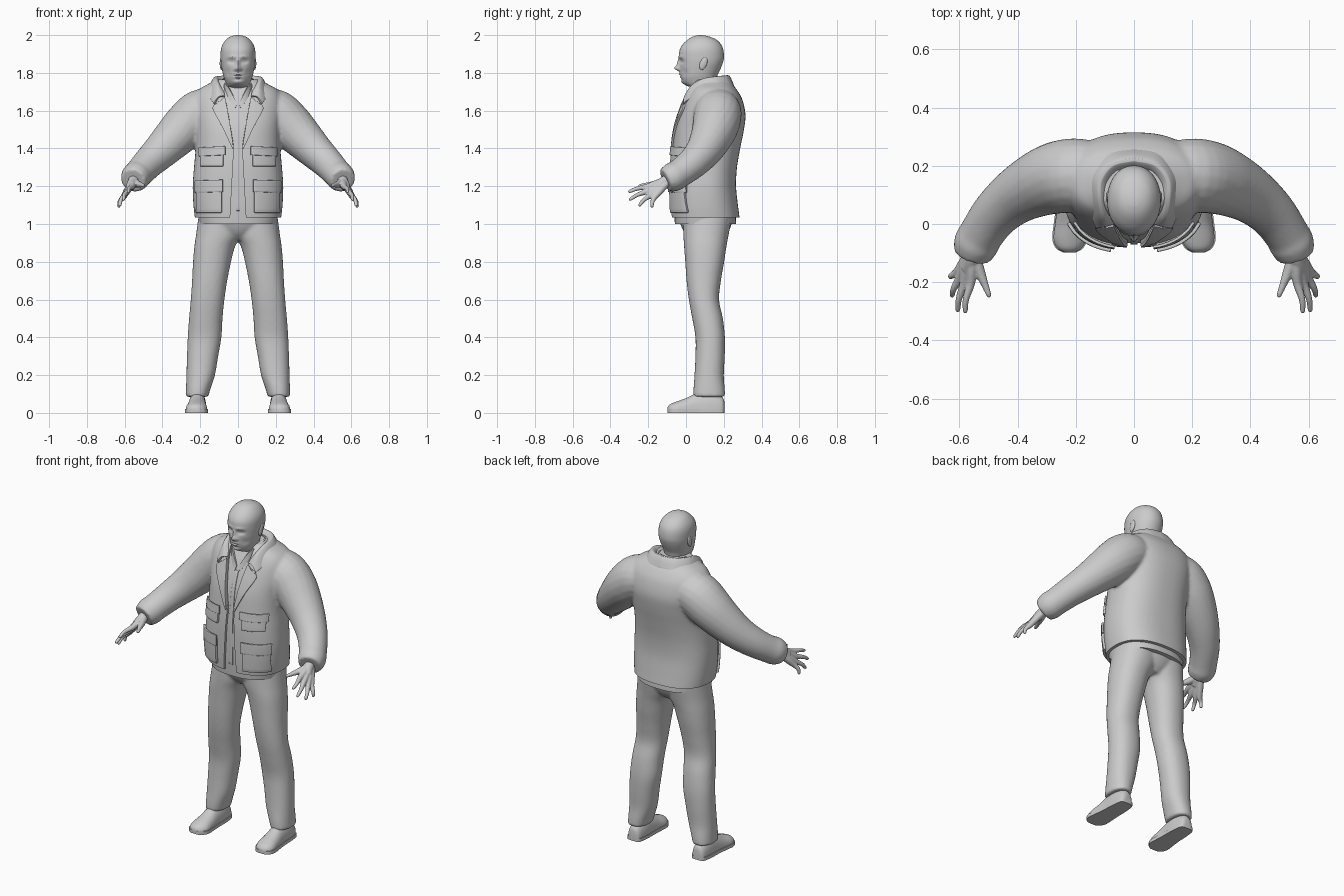
import bpy, bmesh, math
from mathutils import Vector


def dense(rows, k):
    """Catmull-Rom interpolation of rows of numbers."""
    out, n = [], len(rows)
    for i in range(n - 1):
        q = [rows[max(i - 1, 0)], rows[i], rows[i + 1], rows[min(i + 2, n - 1)]]
        for j in range(k):
            t = j / k
            out.append([.5 * (2 * b + (c - a) * t + (2 * a - 5 * b + 4 * c - d) * t * t
                              + (3 * b - a - 3 * c + d) * t ** 3) for a, b, c, d in zip(*q)])
    return out + [list(rows[-1])]


def ring(z, x0, x1, yf, yb, n=2.4, m=56):
    """Horizontal superellipse between the given limits."""
    pts = []
    for i in range(m):
        c, s = math.cos(math.tau * i / m), math.sin(math.tau * i / m)
        e = lambda v: math.copysign(abs(v) ** (2 / n), v)
        pts.append(Vector(((x0 + x1) / 2 + (x1 - x0) / 2 * e(c), (yf + yb) / 2 + (yb - yf) / 2 * e(s), z)))
    return pts


def tube(rows, k=4, m=20, sx=1):
    """Rings along a path of (x, y, z, radius)."""
    d = dense(rows, k)
    p = [Vector((r[0] * sx, r[1], r[2])) for r in d]
    out = []
    for i, r in enumerate(d):
        q = (p[min(i + 1, len(p) - 1)] - p[max(i - 1, 0)]).to_track_quat('Z', 'Y')
        out.append([p[i] + q @ Vector((r[3] * math.cos(math.tau * j / m), r[3] * math.sin(math.tau * j / m), 0))
                    for j in range(m)])
    return out


def build(name, shells, closed=True, voxel=0, smooth=0, mirror=False, thick=0, bevel=0):
    """Skin each list of rings into one object and add modifiers."""
    bm = bmesh.new()
    for rings in shells:
        vs = [[bm.verts.new(p) for p in r] for r in rings]
        m = len(vs[0])
        for a, b in zip(vs, vs[1:]):
            for i in range(m if closed else m - 1):
                j = (i + 1) % m
                bm.faces.new((a[i], a[j], b[j], b[i]))
        if closed:
            bm.faces.new(vs[0])
            bm.faces.new(vs[-1])
    bmesh.ops.recalc_face_normals(bm, faces=bm.faces)
    me = bpy.data.meshes.new(name)
    bm.to_mesh(me)
    bm.free()
    ob = bpy.data.objects.new(name, me)
    bpy.context.collection.objects.link(ob)
    if voxel:
        md = ob.modifiers.new('remesh', 'REMESH')
        md.mode, md.voxel_size = 'VOXEL', voxel
        md = ob.modifiers.new('smooth', 'SMOOTH')
        md.factor, md.iterations = .5, smooth
    if mirror:
        ob.modifiers.new('mirror', 'MIRROR')
    if thick:
        md = ob.modifiers.new('thick', 'SOLIDIFY')
        md.thickness, md.offset = thick, 0
    if bevel:
        md = ob.modifiers.new('bevel', 'BEVEL')
        md.width, md.segments = bevel, 2
    return ob


# torso outline: z, half width, front y, back y
TORSO = dense([(.99, .222, -.073, .286), (1.03, .228, -.076, .284), (1.1, .236, -.08, .275),
               (1.2, .24, -.081, .265), (1.3, .233, -.08, .27), (1.4, .225, -.072, .287),
               (1.5, .228, -.06, .307), (1.58, .238, -.038, .315), (1.66, .235, -.008, .298),
               (1.71, .21, .018, .27), (1.74, .16, .035, .245), (1.765, .115, .05, .225)], 12)


def surf(x, z, off):
    """Point on the jacket front, pushed out by off."""
    _, w, f, b = min(TORSO, key=lambda r: abs(r[0] - z))
    u = min(abs(x / w), .97)
    return Vector((x * (1 + off), (f + b) / 2 - ((b - f) / 2 + off) * (1 - u ** 2.4) ** (1 / 2.4), z))


def patch(name, rows, off, thick, mirror=True, k=5, nx=8, bevel=.003):
    """Panel lying on the jacket front; rows are (x0, z0, x1, z1)."""
    grid = [[surf(r[0] + (r[2] - r[0]) * i / nx, r[1] + (r[3] - r[1]) * i / nx, off) for i in range(nx + 1)]
            for r in dense(rows, k)]
    return build(name, [grid], closed=False, mirror=mirror, thick=thick, bevel=bevel)


# jacket body and sleeves
SLEEVE = [(.13, .17, 1.60, .115), (.2, .168, 1.585, .127), (.27, .158, 1.525, .124), (.34, .132, 1.455, .111),
          (.41, .092, 1.385, .096), (.475, .035, 1.322, .084), (.525, -.035, 1.268, .077),
          (.543, -.07, 1.248, .078), (.555, -.108, 1.23, .066)]
jacket = build('jacket', [[ring(z, -w, w, f, b) for z, w, f, b in TORSO[::3]],
                          tube(SLEEVE), tube(SLEEVE, sx=-1)], voxel=.009, smooth=6)
half = [(.046, .95), (.042, 1.03), (.022, 1.4), (.068, 1.67), (.085, 1.85)]
outline = half + [(-x, z) for x, z in reversed(half)]
cutters = [build('front_opening_cutter', [[[Vector((x, y, z)) for x, z in outline] for y in (-.3, .05)]]),
           build('hem_cutter', [[[Vector((x, y, z)) for x, y in ((-.4, -.4), (.4, -.4), (.4, .5), (-.4, .5))]
                                 for z in (.9, 1.035)]])]
for c in cutters:
    c.hide_render = True
    md = jacket.modifiers.new('cut', 'BOOLEAN')
    md.operation, md.object, md.solver = 'DIFFERENCE', c, 'EXACT'

# jacket collar: inner top, raised middle and outer edge per station
collar = dense([(0, .2, 1.762, 0, .225, 1.782, 0, .252, 1.722),
                (.062, .187, 1.762, .075, .208, 1.78, .088, .238, 1.722),
                (.095, .145, 1.757, .118, .155, 1.775, .147, .172, 1.717),
                (.098, .09, 1.745, .122, .09, 1.764, .152, .09, 1.707),
                (.085, .035, 1.712, .112, .03, 1.728, .144, .03, 1.667),
                (.07, .003, 1.675, .1, -.006, 1.672, .126, -.012, 1.637)], 5)
build('jacket_collar', [[[Vector(p) for p in dense([r[:3], r[3:6], r[6:]], 4)] for r in collar]],
      closed=False, mirror=True, thick=.012, bevel=.003)

# lapels, pockets and flaps
patch('lapel', [(.07, 1.67, .1, 1.645), (.06, 1.63, .132, 1.612), (.044, 1.54, .086, 1.52),
                (.023, 1.41, .029, 1.4)], .004, .012)
patch('upper_pocket', [(.075, 1.39, .195, 1.39), (.078, 1.305, .195, 1.305)], .003, .018)
patch('upper_flap', [(.066, 1.412, .203, 1.405), (.066, 1.365, .203, 1.358)], .012, .01)
patch('lower_pocket', [(.085, 1.21, .215, 1.21), (.085, 1.06, .215, 1.06)], .004, .022)
patch('lower_flap', [(.078, 1.235, .222, 1.23), (.078, 1.17, .222, 1.165)], .015, .012)

# shirt, placket and shirt collar
build('shirt', [[ring(z, .018 - w, w - .018, f + .015, b - .02) for z, w, f, b in TORSO[4:-8:3]]])
patch('shirt_placket', [(-.012, 1.62, .012, 1.62), (-.012, 1.07, .012, 1.07)], -.013, .006, mirror=False, k=16, nx=2)
neckband = dense([(0, .19, 1.72, 0, .193, 1.77), (.06, .17, 1.72, .062, .17, 1.77),
                  (.082, .11, 1.715, .082, .11, 1.765), (.07, .05, 1.69, .068, .05, 1.745),
                  (.05, .015, 1.66, .045, .02, 1.715), (.012, -.012, 1.615, .006, -.002, 1.64)], 5)
build('shirt_collar', [[[Vector(r[:3]), Vector(r[3:])] for r in neckband]], closed=False, mirror=True, thick=.008)

# trousers: two legs and the pelvis fused; leg rows are z, inner x, outer x, front y, back y
LEG = dense([(.085, .158, .276, .04, .207), (.13, .145, .275, .04, .205), (.2, .122, .273, .045, .2),
             (.3, .105, .27, .05, .205), (.4, .088, .266, .05, .206), (.5, .082, .259, .033, .195),
             (.6, .072, .25, .015, .175), (.7, .057, .243, .003, .185), (.8, .037, .238, -.004, .202),
             (.88, .016, .231, -.01, .214), (.95, -.02, .221, -.014, .227), (1.07, -.04, .205, -.015, .25)], 4)
pelvis = dense([(.915, .05, .03, .19), (.95, .11, -.005, .22), (1.0, .17, -.03, .242),
                (1.06, .2, -.045, .252), (1.11, .205, -.05, .25)], 4)
build('trousers', [[ring(z, a, b, f, k, 2.2) for z, a, b, f, k in LEG],
                   [ring(z, -b, -a, f, k, 2.2) for z, a, b, f, k in LEG],
                   [ring(z, -w, w, f, b, 2.2) for z, w, f, b in pelvis]], voxel=.009, smooth=5)

# shoes: y, centre x, half width, height
SHOE = dense([(.203, .215, .02, .06), (.19, .215, .038, .085), (.13, .215, .047, .115), (.06, .216, .049, .105),
              (0, .218, .054, .078), (-.05, .22, .057, .06), (-.083, .222, .043, .046), (-.098, .222, .018, .03)], 4)
build('shoe', [[[Vector((c + w * math.cos(t), y, .012 + (h - .012) * max(0, math.sin(t)) ** .8))
                 for t in (math.tau * i / 28 for i in range(28))] for y, c, w, h in SHOE]], mirror=True)
build('shoe_sole', [[[Vector((c + sx * (w + .004), y, z)) for sx, z in ((-1, 0), (1, 0), (1, .02), (-1, .02))]
                     for y, c, w, h in SHOE]], mirror=True)

# head and neck: z, half width, front y, back y
HEAD = dense([(1.62, .074, .05, .18), (1.69, .069, .05, .172), (1.722, .067, .036, .165), (1.732, .062, .004, .162),
              (1.752, .067, -.018, .16), (1.785, .078, -.03, .166), (1.82, .085, -.033, .182),
              (1.85, .09, -.034, .194), (1.88, .092, -.037, .201), (1.92, .091, -.034, .198),
              (1.95, .082, -.018, .186), (1.975, .064, .008, .162), (1.99, .044, .032, .13),
              (1.998, .021, .056, .1), (2.0, .004, .072, .08)], 6)
head = build('head', [[ring(z, -w, w, f, b, 2.1, 112) for z, w, f, b in HEAD]])
# face relief: x, z, spread x, spread z, push in y
FACE = [(0, 1.824, .014, .014, -.026), (0, 1.85, .009, .02, -.013), (.016, 1.819, .008, .008, -.006),
        (.034, 1.862, .018, .011, .014), (.034, 1.863, .011, .006, -.007), (.03, 1.885, .026, .007, -.005),
        (0, 1.793, .022, .005, -.006), (0, 1.777, .018, .005, -.006), (0, 1.785, .024, .003, .004),
        (0, 1.75, .022, .012, -.007), (0, 1.766, .025, .006, .004), (.055, 1.8, .018, .02, .006)]
for v in head.data.vertices:
    x, y, z = v.co
    if y < .07:
        v.co.y += sum(a * math.exp(-((abs(x) - cx) / sx) ** 2 - ((z - cz) / sz) ** 2) for cx, cz, sx, sz, a in FACE)

# ears
build('ear', [[[Vector((.088 + .009 * math.cos(p) * math.cos(t), .092 + .02 * math.cos(p) * math.sin(t)
                        + .25 * .034 * math.sin(p), 1.85 + .034 * math.sin(p)))
                for t in (math.tau * i / 20 for i in range(20))]
               for p in (math.radians(-88 + 16 * j) for j in range(12))]], mirror=True)

# hands: knuckle and fingertip of each finger
wrist = Vector((.55, -.085, 1.238))
shells = [tube([(.545, -.06, 1.25, .03), (.556, -.12, 1.222, .028), (.572, -.155, 1.195, .024)])]
for knuckle, tip in (((.562, -.205, 1.198), (.582, -.307, 1.17)), ((.584, -.205, 1.174), (.608, -.302, 1.128)),
                     ((.6, -.188, 1.153), (.628, -.25, 1.096)), ((.607, -.165, 1.143), (.634, -.182, 1.088))):
    k, t = Vector(knuckle), Vector(tip)
    mid = k.lerp(t, .5) + Vector((.006, -.004, .003))
    shells.append(tube([(*wrist, .02), (*wrist.lerp(k, .6), .019), (*k, .0155), (*mid, .011), (*k.lerp(t, .9), .009),
                        (*t, .005)]))
shells.append(tube([(.548, -.11, 1.225, .02), (.532, -.16, 1.212, .019), (.514, -.205, 1.207, .013),
                    (.5, -.242, 1.203, .009), (.498, -.252, 1.202, .005)]))
build('hand', shells, voxel=.004, smooth=3, mirror=True)

# bake modifiers and shade
bpy.ops.object.select_all(action='DESELECT')
for ob in bpy.context.scene.objects:
    if ob not in cutters:
        ob.select_set(True)
bpy.context.view_layer.objects.active = jacket
bpy.ops.object.convert(target='MESH')
for c in cutters:
    bpy.data.objects.remove(c)
bpy.ops.object.shade_smooth_by_angle(angle=math.radians(45))
